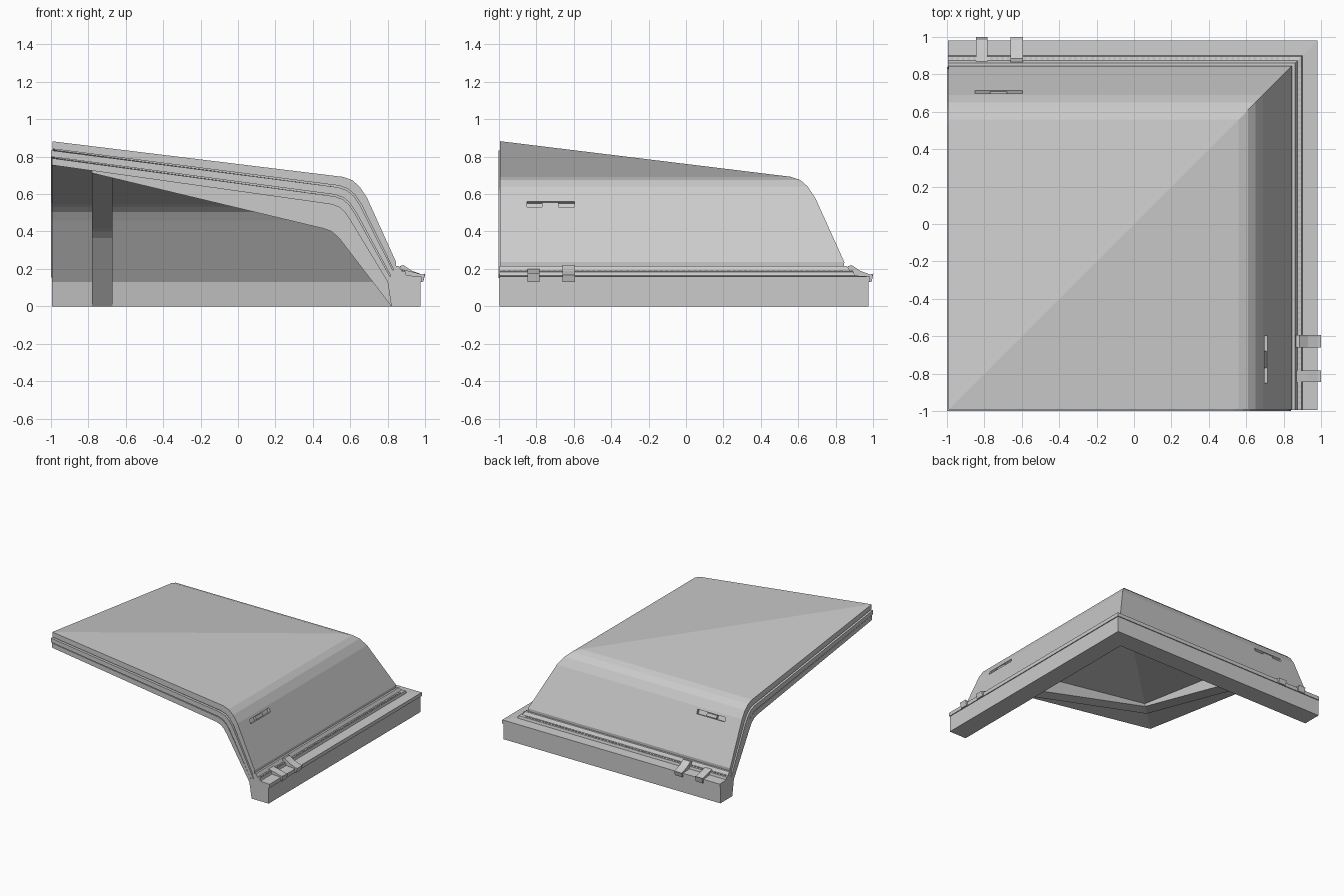
import bpy, bmesh, math
from mathutils import Vector, Matrix

if "Cube" in bpy.data.objects:
    bpy.data.objects.remove(bpy.data.objects["Cube"])

def make(name, bm):
    bmesh.ops.remove_doubles(bm, verts=bm.verts, dist=1e-5)
    bmesh.ops.recalc_face_normals(bm, faces=bm.faces)
    me = bpy.data.meshes.new(name)
    bm.to_mesh(me)
    bm.free()
    ob = bpy.data.objects.new(name, me)
    bpy.context.collection.objects.link(ob)
    return ob

def loft(bm, rings):
    # closed solid through a list of equal-length rings
    vs = [[bm.verts.new(p) for p in r] for r in rings]
    n = len(rings[0])
    for a, b in zip(vs, vs[1:]):
        for i in range(n):
            j = (i + 1) % n
            bm.faces.new((a[i], a[j], b[j], b[i]))
    bm.faces.new(vs[0])
    bm.faces.new(vs[-1])

def corner_sweep(name, prof, start):
    # run a profile along one side, mitre it on the diagonal, run it along the other
    prof = [(max(p, start), z) for p, z in prof]
    bm = bmesh.new()
    loft(bm, [[(p, start, z) for p, z in prof],
              [(p, p, z) for p, z in prof],
              [(start, p, z) for p, z in prof]])
    return make(name, bm)

def both_sides(name, parts):
    # extrude each (profile, from, to) on the right side and its diagonal twin
    bm = bmesh.new()
    for prof, a, b in parts:
        loft(bm, [[(p, a, z) for p, z in prof], [(p, b, z) for p, z in prof]])
        loft(bm, [[(a, p, z) for p, z in prof], [(b, p, z) for p, z in prof]])
    return make(name, bm)

# outer and inner lines of the roof shell
OUT = [(-1, .882), (.56, .692), (.61, .675), (.65, .64), (.69, .58), (.863, .195)]
INN = [(-1, .755), (.50, .545), (.54, .53), (.57, .505), (.60, .46), (.80, .13)]

def line(t):
    return [(a[0] + (b[0] - a[0]) * t, a[1] + (b[1] - a[1]) * t) for a, b in zip(OUT, INN)]

def layer(name, t0, t1, start, lip=None):
    top = line(t0)
    if lip:
        top[-1] = lip
    return corner_sweep(name, top + line(t1)[::-1], start)

# roof layers, the grooves between them set back from the cut ends
skin = layer("roof_skin", 0, .32, -.992, (.845, .237))
layer("upper_groove", .32, .38, -.98)
layer("insulation", .38, .65, -1)
layer("lower_groove", .65, .71, -.98)
layer("inner_lining", .71, 1, -.995)

# eaves foot with stepped flashing
corner_sweep("eaves_foot", [(.82, 0), (.975, 0), (.975, .13), (.982, .13), (.982, .16),
                            (.90, .165), (.895, .185), (.875, .19), (.86, .215),
                            (.84, .215), (.80, .13)], -.995)

# supporting frames under the shell
frame = [(-.78, .712), (.46, .415), (.50, .40), (.54, .365), (.82, 0), (.83, .10)]
frame += INN[:0:-1] + [(-.78, .726)]
both_sides("support_frame", [(frame, -.78, -.67)])

# bent clips over the eaves
clip = [(.865, .20), (.93, .185), (.985, .17), (1, .175), (.99, .13), (.97, .13),
        (.97, .155), (.87, .165)]
hook = [(.865, .215), (.885, .22), (.93, .19), (.985, .17), (1, .168), (.99, .13),
        (.97, .13), (.97, .155), (.87, .165)]
both_sides("eaves_clips", [(clip, -.845, -.782), (hook, -.66, -.593)])

# row of vent studs along the flashing
stud = [(.878, .18), (.892, .18), (.892, .193), (.878, .193)]
both_sides("vent_studs", [(stud, -.98 + i * .03, -.965 + i * .03) for i in range(61)])

# slots recessed in both steep faces, each half filled by a slider
tilt = Vector((.415, .183)).normalized()
along = Vector((-tilt.y, tilt.x))
mid = Vector((.7055, .545))

def slab(h, lo, hi):
    return [tuple(mid + tilt * d + along * s) for d, s in ((lo, -h), (hi, -h), (hi, h), (lo, h))]

cutter = both_sides("slot_cutter", [(slab(.017, -.025, .04), -.85, -.595)])
cutter.hide_render = True
cutter.hide_set(True)
mod = skin.modifiers.new("slots", "BOOLEAN")
mod.object = cutter
mod.operation = "DIFFERENCE"
mod.solver = "EXACT"
both_sides("slot_slider", [(slab(.013, -.03, -.004), -.77, -.68)])
